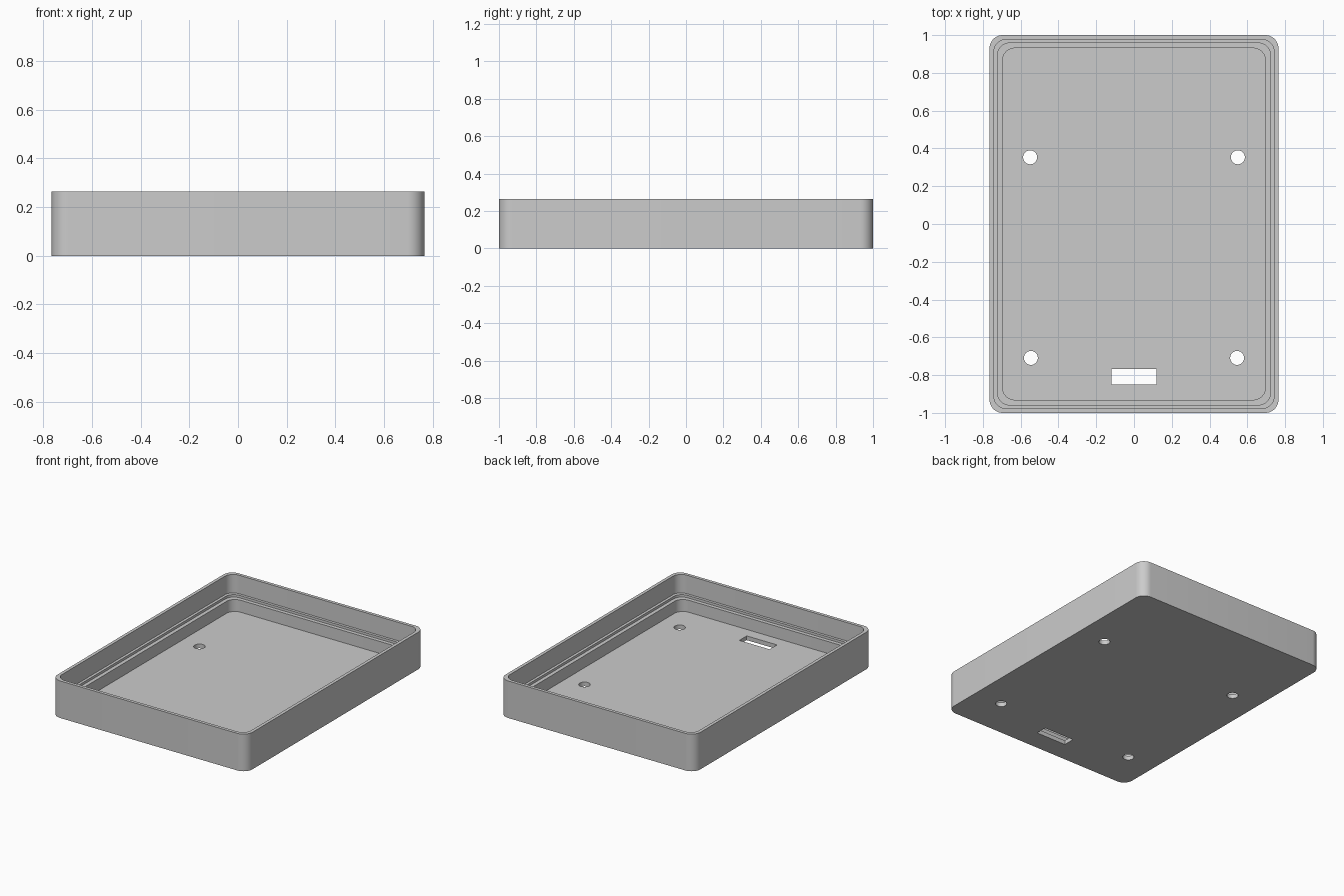
import bpy, bmesh, math

if "Cube" in bpy.data.objects:
    bpy.data.objects.remove(bpy.data.objects["Cube"])

HX, HY, TOP, FLOOR = 0.765, 1.0, 0.263, 0.03

grey = bpy.data.materials.new("light_grey")
grey.diffuse_color = (0.6, 0.6, 0.6, 1)
grey.use_nodes = True
grey.node_tree.nodes["Principled BSDF"].inputs["Base Color"].default_value = grey.diffuse_color


def ring(bm, inset, radius, z, seg=10):
    """Rounded rectangle loop, inset from the outer outline."""
    out = []
    cx, cy = HX - inset - radius, HY - inset - radius
    for q, (sx, sy) in enumerate([(1, 1), (-1, 1), (-1, -1), (1, -1)]):
        for i in range(seg + 1):
            a = math.pi / 2 * (q + i / seg)
            out.append(bm.verts.new((sx * cx + radius * math.cos(a),
                                     sy * cy + radius * math.sin(a), z)))
    return out


def finish(name, bm):
    bmesh.ops.recalc_face_normals(bm, faces=bm.faces)
    me = bpy.data.meshes.new(name)
    bm.to_mesh(me)
    bm.free()
    ob = bpy.data.objects.new(name, me)
    bpy.context.collection.objects.link(ob)
    return ob


# tray shell: outer wall, rim, two-step ledge, lower wall, floor
bm = bmesh.new()
profile = [(0, 0.07, 0), (0, 0.07, TOP), (0.023, 0.065, TOP), (0.023, 0.065, 0.132),
           (0.042, 0.065, 0.132), (0.042, 0.065, 0.115), (0.069, 0.065, 0.115),
           (0.069, 0.065, FLOOR)]
rings = [ring(bm, *p) for p in profile]
for a, b in zip(rings, rings[1:]):
    n = len(a)
    for i in range(n):
        j = (i + 1) % n
        bm.faces.new((a[i], a[j], b[j], b[i]))
bm.faces.new(rings[0][::-1])
bm.faces.new(rings[-1])
tray = finish("tray", bm)
tray.data.materials.append(grey)

# cutters: four screw holes and the cable slot
bm = bmesh.new()
for x, y in [(0.55, 0.353), (0.546, -0.709)]:
    for s in (-1, 1):
        r = bmesh.ops.create_cone(bm, cap_ends=True, segments=32, radius1=0.037,
                                  radius2=0.037, depth=0.12)
        bmesh.ops.translate(bm, verts=r["verts"], vec=(s * x, y, 0.01))
r = bmesh.ops.create_cube(bm, size=1)
bmesh.ops.scale(bm, verts=r["verts"], vec=(0.238, 0.083, 0.12))
bmesh.ops.translate(bm, verts=r["verts"], vec=(0, -0.809, 0.01))
cutter = finish("hole_cutter", bm)

mod = tray.modifiers.new("holes", 'BOOLEAN')
mod.operation = 'DIFFERENCE'
mod.solver = 'EXACT'
mod.object = cutter
bpy.context.view_layer.objects.active = tray
tray.select_set(True)
bpy.ops.object.modifier_apply(modifier=mod.name)
bpy.data.objects.remove(cutter)

bpy.ops.object.shade_smooth_by_angle(angle=math.radians(30))
